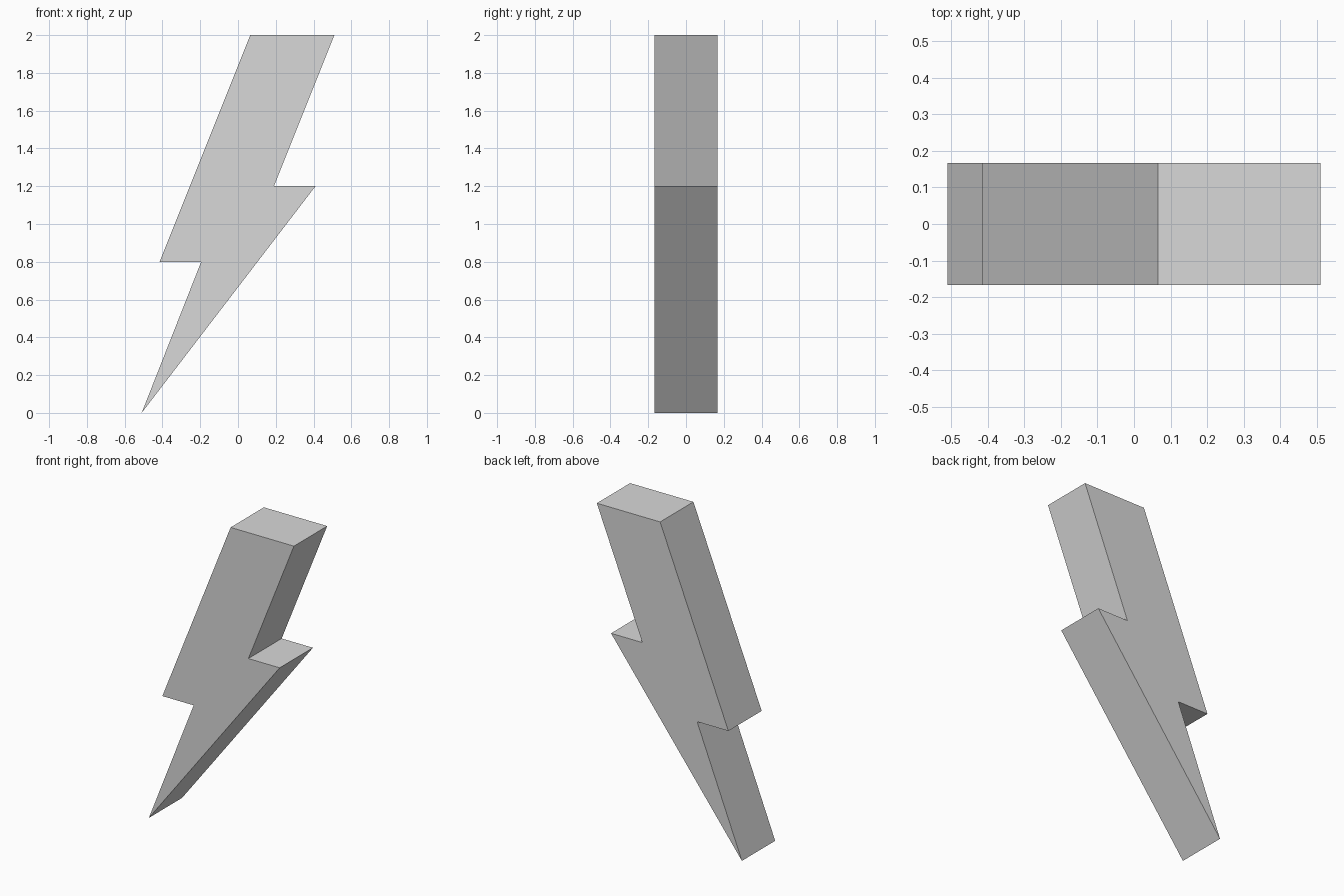
import bpy
import bmesh

cube = bpy.data.objects.get("Cube")
if cube:
    bpy.data.objects.remove(cube, do_unlink=True)

DEPTH = 0.334

# Single plain grey material
grey = bpy.data.materials.new("light_grey")
grey.use_nodes = True
colour = (0.69, 0.69, 0.69, 1.0)
grey.diffuse_color = colour
grey.node_tree.nodes["Principled BSDF"].inputs["Base Color"].default_value = colour

# Zigzag outline in x and z, counter-clockwise from the bottom tip
outline = [
    (-0.51, 0.0), (0.41, 1.2), (0.19, 1.2), (0.51, 2.0),
    (0.065, 2.0), (-0.415, 0.8), (-0.195, 0.8),
]

# Flat profile extruded from front to back
bm = bmesh.new()
front = bm.faces.new([bm.verts.new((x, -DEPTH / 2, z)) for x, z in outline])
result = bmesh.ops.extrude_face_region(bm, geom=[front], use_keep_orig=True)
back_verts = [v for v in result["geom"] if isinstance(v, bmesh.types.BMVert)]
bmesh.ops.translate(bm, verts=back_verts, vec=(0, DEPTH, 0))
bmesh.ops.recalc_face_normals(bm, faces=bm.faces[:])

mesh = bpy.data.meshes.new("lightning_bolt")
bm.to_mesh(mesh)
bm.free()
mesh.materials.append(grey)
bolt = bpy.data.objects.new("lightning_bolt", mesh)
bpy.context.collection.objects.link(bolt)
